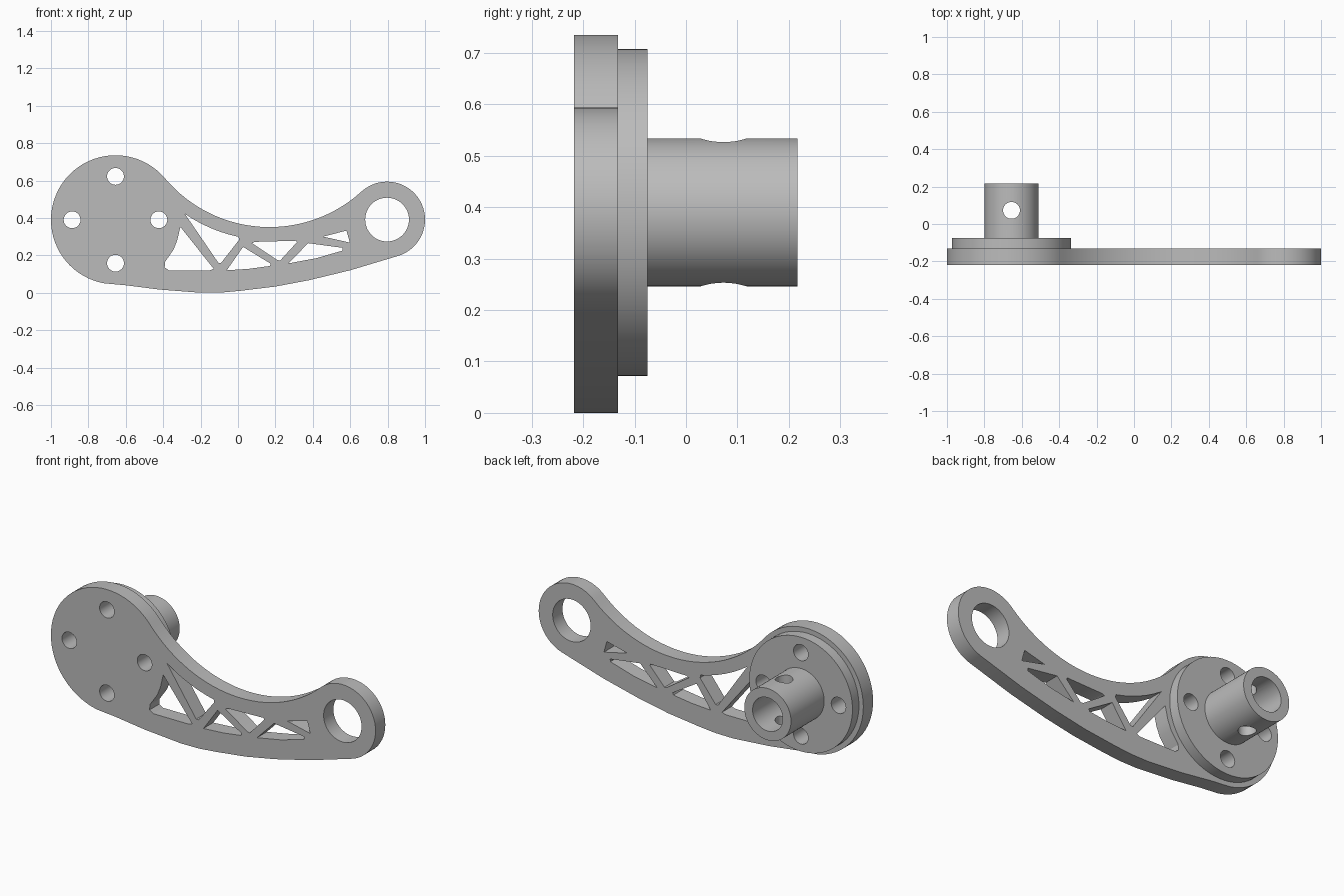
import bpy, bmesh
from math import sin, cos, radians

cube = bpy.data.objects.get("Cube")
if cube:
    bpy.data.objects.remove(cube)

steel = bpy.data.materials.new("plain grey")
steel.use_nodes = True
GREY = (0.5, 0.5, 0.5, 1)
steel.diffuse_color = GREY
steel.node_tree.nodes["Principled BSDF"].inputs["Base Color"].default_value = GREY

HUB = (-0.655, 0.39)
EYE = (0.797, 0.391)
VALLEY = (0.169, 1.081)


def arc(centre, r, start, end, steps):
    angles = [radians(start + (end - start) * i / steps) for i in range(steps + 1)]
    return [(centre[0] + r * cos(a), centre[1] + r * sin(a)) for a in angles]


def circle(centre, r, steps=48):
    return arc(centre, r, 0, 360, steps)[:-1]


def smooth(obj):
    bpy.ops.object.select_all(action='DESELECT')
    obj.select_set(True)
    bpy.context.view_layer.objects.active = obj
    bpy.ops.object.shade_smooth_by_angle(angle=radians(30))


def plate(name, loops, y0, y1):
    """Filled profile in x and z with holes, spanning y0 to y1."""
    curve = bpy.data.curves.new(name, 'CURVE')
    curve.dimensions = '2D'
    curve.fill_mode = 'BOTH'
    curve.extrude = (y1 - y0) / 2
    for loop in loops:
        spline = curve.splines.new('POLY')
        spline.points.add(len(loop) - 1)
        for point, (x, z) in zip(spline.points, loop):
            point.co = (x, z, 0, 1)
        spline.use_cyclic_u = True
    temp = bpy.data.objects.new(name + " profile", curve)
    bpy.context.collection.objects.link(temp)
    graph = bpy.context.evaluated_depsgraph_get()
    mesh = bpy.data.meshes.new_from_object(temp.evaluated_get(graph))
    bpy.data.objects.remove(temp)

    # Stand the profile upright and weld the caps to the walls
    bm = bmesh.new()
    bm.from_mesh(mesh)
    for v in bm.verts:
        x, z, d = v.co
        v.co = (x, (y0 + y1) / 2 - d, z)
    bmesh.ops.remove_doubles(bm, verts=bm.verts, dist=0.0001)
    bmesh.ops.recalc_face_normals(bm, faces=bm.faces)
    bm.to_mesh(mesh)
    bm.free()
    mesh.name = name
    mesh.materials.clear()
    mesh.materials.append(steel)
    obj = bpy.data.objects.new(name, mesh)
    bpy.context.collection.objects.link(obj)
    return obj


# Arm outline: hub end, concave top edge, eye end, bowed bottom edge
outline = arc(HUB, 0.345, 260, 40, 44)
outline += arc(VALLEY, 0.73, 220, 312, 30)[1:-1]
outline += arc(EYE, 0.203, 132, -72, 34)
outline += [(0.6, 0.12), (0.38, 0.067), (0.2, 0.033), (0.01, 0.01), (-0.09, 0.001),
            (-0.2, 0), (-0.42, 0.017), (-0.6, 0.04)]

# Four bolt holes around the hub
bolts = [circle(p, 0.045, 32) for p in arc(HUB, 0.232, 0, 270, 3)]

# Openings between the truss struts
truss = [
    [(-0.308, 0.352), (-0.13, 0.128), (-0.15, 0.12), (-0.37, 0.12), (-0.392, 0.135),
     (-0.39, 0.165), (-0.345, 0.23), (-0.325, 0.28)],
    arc(VALLEY, 0.80, 235.5, 258, 6) + [(0.006, 0.283), (-0.09, 0.16), (-0.105, 0.16)],
    [(0.027, 0.245), (0.175, 0.155), (0.17, 0.143), (0.06, 0.128), (-0.06, 0.12)],
    [(0.075, 0.265), (0.09, 0.272), (0.31, 0.278), (0.315, 0.27), (0.225, 0.172), (0.21, 0.175)],
    [(0.375, 0.265), (0.56, 0.24), (0.558, 0.225), (0.42, 0.185), (0.27, 0.157)],
    [(0.455, 0.3), (0.58, 0.332), (0.598, 0.268)],
]
arm = plate("arm", [outline, circle(EYE, 0.117)] + bolts + truss, -0.218, -0.132)

# Flange and hollow shaft behind the hub
flange = plate("flange", [circle(HUB, 0.318, 72), circle(HUB, 0.093)] + bolts, -0.132, -0.075)
shaft = plate("shaft", [circle(HUB, 0.144, 64), circle(HUB, 0.093)], -0.075, 0.217)

# Pin hole across the shaft
bpy.ops.mesh.primitive_cylinder_add(vertices=32, radius=0.045, depth=0.6,
                                    location=(HUB[0], 0.073, HUB[1]))
cutter = bpy.context.object
cutter.name = "pin_hole_cutter"
cutter.data.materials.append(steel)
cut = shaft.modifiers.new("pin hole", 'BOOLEAN')
cut.operation = 'DIFFERENCE'
cut.solver = 'EXACT'
cut.object = cutter
bpy.context.view_layer.objects.active = shaft
bpy.ops.object.modifier_apply(modifier=cut.name)
bpy.data.objects.remove(cutter)

for part in (arm, flange, shaft):
    smooth(part)
